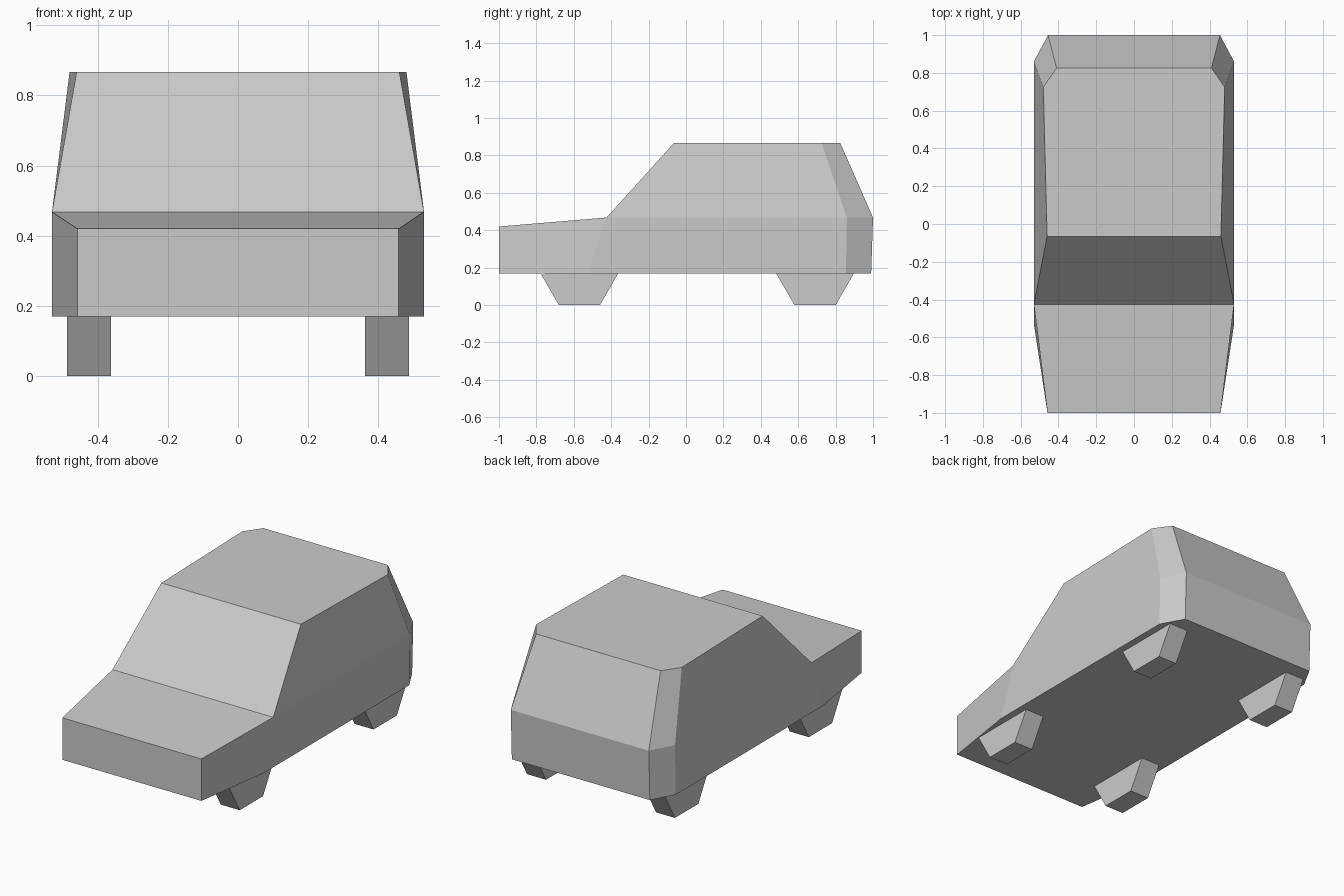
import bpy, bmesh
from math import radians
from mathutils import Matrix

cube = bpy.data.objects.get("Cube")
if cube:
    bpy.data.objects.remove(cube, do_unlink=True)

grey = bpy.data.materials.new("light grey")
grey.use_nodes = True
colour = (0.6, 0.6, 0.6, 1)
grey.diffuse_color = colour
grey.node_tree.nodes["Principled BSDF"].inputs["Base Color"].default_value = colour


def finish(name, bm):
    bmesh.ops.recalc_face_normals(bm, faces=bm.faces[:])
    mesh = bpy.data.meshes.new(name)
    bm.to_mesh(mesh)
    bm.free()
    mesh.materials.append(grey)
    obj = bpy.data.objects.new(name, mesh)
    bpy.context.collection.objects.link(obj)
    return obj


# Body: half outlines at sill, waist and roof, listed front to back
sill = [(0.458, -1, 0.17), (0.53, -0.53, 0.17), (0.53, 0.855, 0.17), (0.455, 0.99, 0.17)]
waist = [(0.458, -1, 0.42), (0.53, -0.425, 0.468), (0.53, 0.86, 0.468), (0.455, 1, 0.468)]
roof = [(0.46, -0.065, 0.866), (0.48, 0.725, 0.866), (0.41, 0.825, 0.866)]

bm = bmesh.new()


def both_sides(points):
    return [[bm.verts.new((s * x, y, z)) for x, y, z in points] for s in (1, -1)]


sills, waists, roofs = both_sides(sill), both_sides(waist), both_sides(roof)

# Side panels, window band and bevelled rear corners
for low, mid, top in zip(sills, waists, roofs):
    for i in range(3):
        bm.faces.new((low[i], low[i + 1], mid[i + 1], mid[i]))
    for i in range(2):
        bm.faces.new((mid[i + 1], mid[i + 2], top[i + 1], top[i]))


# Panels that span the full width
def span(a, i, b, j):
    bm.faces.new((a[0][i], a[1][i], b[1][j], b[0][j]))


span(sills, 0, waists, 0)    # nose
span(waists, 0, waists, 1)   # bonnet
span(waists, 1, roofs, 0)    # windscreen
span(roofs, 2, waists, 3)    # rear window
span(waists, 3, sills, 3)    # tail
for side in (sills, roofs):  # floor and roof
    bm.faces.new(side[0] + side[1][::-1])
finish("car_body", bm)

# Wheels: six-sided cylinders resting on a flat side
for end, y in (("front", -0.57), ("rear", 0.69)):
    for side, x in (("left", 0.425), ("right", -0.425)):
        bm = bmesh.new()
        bmesh.ops.create_cone(bm, cap_ends=True, segments=6, radius1=0.22,
                              radius2=0.22, depth=0.125,
                              matrix=Matrix.Rotation(radians(90), 4, "Y"))
        # Put a corner at the front and back of each wheel
        if max(v.co.z for v in bm.verts) > 0.2:
            bmesh.ops.rotate(bm, verts=bm.verts[:],
                             matrix=Matrix.Rotation(radians(30), 3, "X"))
        wheel = finish(f"{end}_{side}_wheel", bm)
        wheel.location = (x, y, 0.1905)
